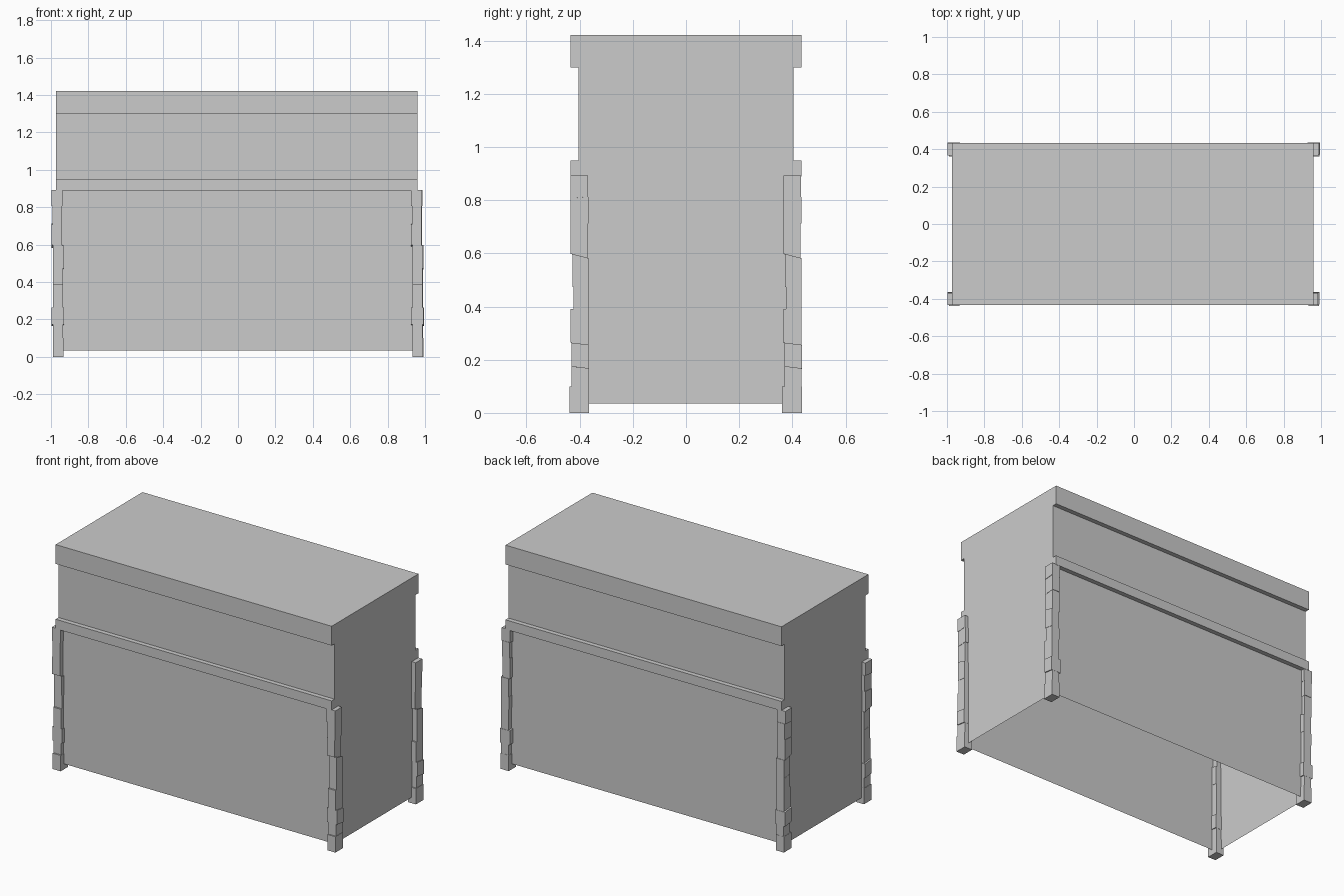
import bpy
import bmesh

if "Cube" in bpy.data.objects:
    bpy.data.objects.remove(bpy.data.objects["Cube"])

X0, X1 = -0.972, 0.959   # ends of the cabinet


def make_object(name, bm):
    bmesh.ops.recalc_face_normals(bm, faces=bm.faces)
    mesh = bpy.data.meshes.new(name)
    bm.to_mesh(mesh)
    bm.free()
    obj = bpy.data.objects.new(name, mesh)
    bpy.context.collection.objects.link(obj)
    return obj


# Cabinet shell: half profile (y, z) mirrored, extruded along x, open underneath
half = [(0.405, 0.035), (0.405, 0.89), (0.434, 0.89), (0.434, 0.95),
        (0.405, 0.95), (0.405, 1.30), (0.434, 1.30), (0.434, 1.422)]
profile = half + [(-y, z) for y, z in reversed(half)]
bm = bmesh.new()
left = [bm.verts.new((X0, y, z)) for y, z in profile]
right = [bm.verts.new((X1, y, z)) for y, z in profile]
for i in range(len(profile) - 1):
    bm.faces.new((left[i], left[i + 1], right[i + 1], right[i]))
bm.faces.new(left)
bm.faces.new(right)
make_object("cabinet_body", bm)

# Rough corner posts: stacked blocks (z top, x min, x max, y min, y max, tilt of top)
blocks = [
    (0.10, -0.990, -0.934, -0.438, -0.364, 0.000),
    (0.17, -0.988, -0.936, -0.430, -0.365, 0.004),
    (0.26, -0.998, -0.930, -0.430, -0.364, 0.004),
    (0.39, -0.988, -0.936, -0.434, -0.366, 0.000),
    (0.47, -0.990, -0.936, -0.424, -0.366, 0.004),
    (0.59, -0.988, -0.934, -0.427, -0.366, 0.008),
    (0.71, -0.996, -0.942, -0.434, -0.369, -0.003),
    (0.81, -0.993, -0.940, -0.434, -0.366, -0.003),
    (0.893, -0.998, -0.938, -0.434, -0.368, 0.000),
]


def make_post(name, dx, dy):
    bm = bmesh.new()
    rings, z_low, tilt_low = [], 0.0, 0.0
    for z, xa, xb, ya, yb, tilt in blocks:
        for h, t in ((z_low, tilt_low), (z, tilt)):
            rings.append([bm.verts.new((x + dx, y + dy, h + s * t)) for x, y, s in
                          ((xa, ya, 1), (xb, ya, 1), (xb, yb, -1), (xa, yb, -1))])
        z_low, tilt_low = z, tilt
    for a, b in zip(rings, rings[1:]):
        for i in range(4):
            j = (i + 1) % 4
            bm.faces.new((a[i], a[j], b[j], b[i]))
    bm.faces.new(rings[0])
    bm.faces.new(rings[-1])
    return make_object(name, bm)


for side, dx in (("left", 0.0), ("right", 1.922)):
    for end, dy in (("front", 0.0), ("back", 0.80)):
        make_post(f"{end}_{side}_post", dx + (0.003 if end == "back" and side == "right" else 0), dy)
